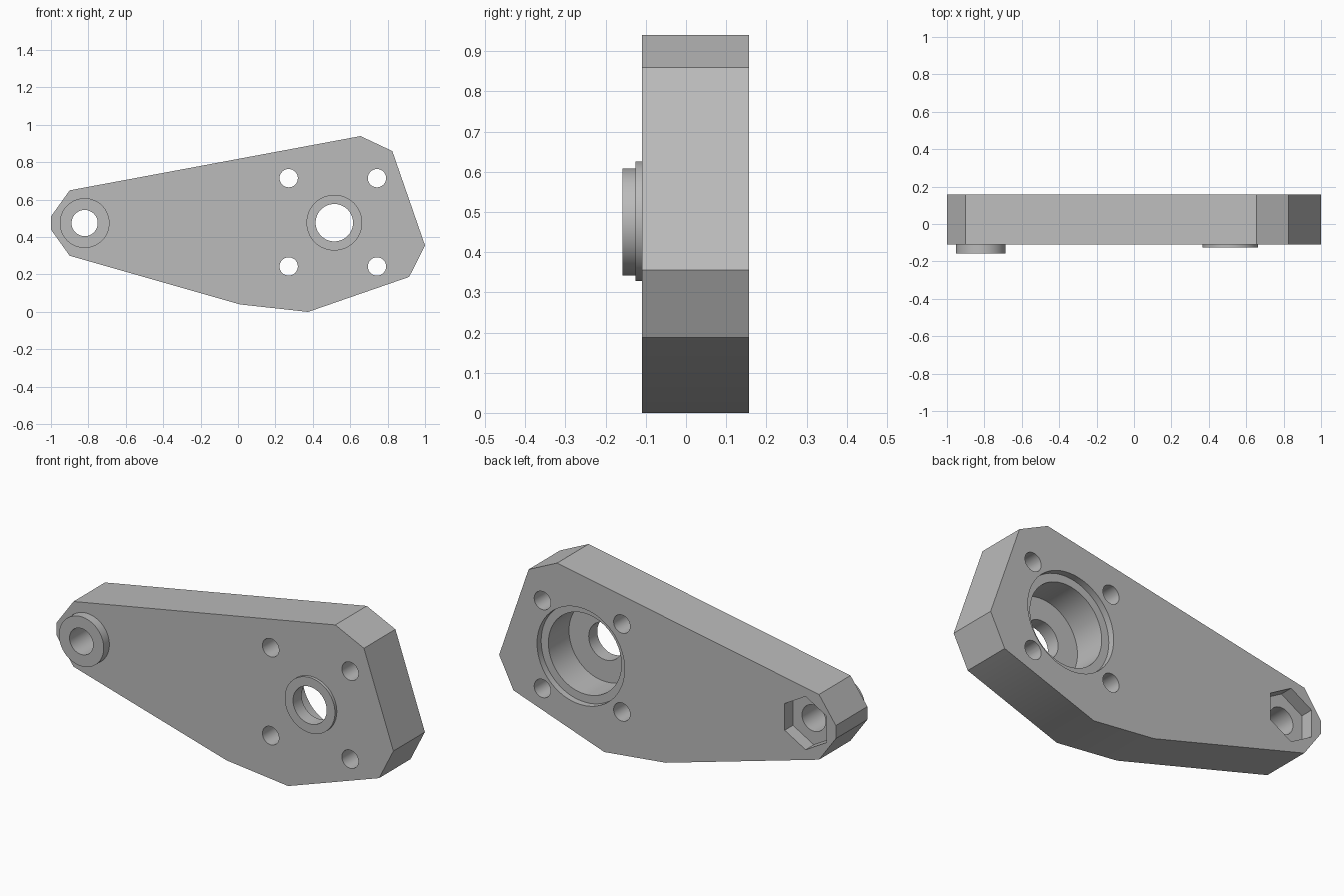
import bpy
import bmesh
from mathutils import Matrix
from math import pi, radians

cube = bpy.data.objects.get("Cube")
if cube:
    bpy.data.objects.remove(cube)

FRONT, BACK = -0.11, 0.157
PIVOT = (-0.82, 0.475)
SHAFT = (0.515, 0.477)

grey = bpy.data.materials.new("plain grey")
grey.use_nodes = True
color = (0.5, 0.5, 0.5, 1)
grey.diffuse_color = color
grey.node_tree.nodes["Principled BSDF"].inputs["Base Color"].default_value = color


def add_object(name, bm):
    mesh = bpy.data.meshes.new(name)
    bmesh.ops.recalc_face_normals(bm, faces=bm.faces)
    bm.to_mesh(mesh)
    bm.free()
    mesh.materials.append(grey)
    obj = bpy.data.objects.new(name, mesh)
    bpy.context.collection.objects.link(obj)
    return obj


def cylinder(name, centre, radius, y0, y1, sides=64):
    """Cylinder or prism along y."""
    bm = bmesh.new()
    place = Matrix.Translation((centre[0], (y0 + y1) / 2, centre[1])) @ Matrix.Rotation(pi / 2, 4, 'X')
    bmesh.ops.create_cone(bm, cap_ends=True, segments=sides, radius1=radius,
                          radius2=radius, depth=y1 - y0, matrix=place)
    return add_object(name, bm)


def combine(target, tool, operation):
    mod = target.modifiers.new(tool.name, 'BOOLEAN')
    mod.operation = operation
    mod.solver = 'EXACT'
    mod.object = tool
    bpy.context.view_layer.objects.active = target
    bpy.ops.object.modifier_apply(modifier=mod.name)
    bpy.data.objects.remove(tool)


# Plate: outline extruded from front to back
outline = [(-1, 0.51), (-0.9, 0.65), (0.655, 0.94), (0.825, 0.86), (1, 0.355),
           (0.915, 0.187), (0.375, 0), (0.01, 0.04), (-0.9, 0.3), (-1, 0.44)]
bm = bmesh.new()
face = bm.faces.new([bm.verts.new((x, FRONT, z)) for x, z in outline])
extruded = bmesh.ops.extrude_face_region(bm, geom=[face])["geom"]
bmesh.ops.translate(bm, vec=(0, BACK - FRONT, 0),
                    verts=[v for v in extruded if isinstance(v, bmesh.types.BMVert)])
plate = add_object("mounting_plate", bm)

# Raised bosses on the front
combine(plate, cylinder("pivot_boss", PIVOT, 0.133, -0.158, FRONT + 0.02), 'UNION')
combine(plate, cylinder("shaft_boss", SHAFT, 0.149, -0.126, FRONT + 0.02), 'UNION')

# Through holes, stepped bearing pocket and hexagonal nut pocket
cutters = [
    cylinder("pivot_hole", PIVOT, 0.07, -0.3, 0.3),
    cylinder("shaft_hole", SHAFT, 0.1, -0.3, 0.3),
    cylinder("bearing_pocket", SHAFT, 0.217, BACK - 0.21, 0.3),
    cylinder("pocket_rim", SHAFT, 0.26, BACK - 0.035, 0.3),
    cylinder("nut_pocket", PIVOT, 0.143, BACK - 0.07, 0.3, 6),
]
for x in (-0.236, 0.236):
    for z in (-0.236, 0.236):
        cutters.append(cylinder("bolt_hole", (0.507 + x, 0.479 + z), 0.049, -0.3, 0.3, 32))
for cutter in cutters:
    combine(plate, cutter, 'DIFFERENCE')

# Smooth round walls, sharp edges
bpy.ops.object.select_all(action='DESELECT')
plate.select_set(True)
bpy.context.view_layer.objects.active = plate
bpy.ops.object.shade_smooth_by_angle(angle=radians(30))
